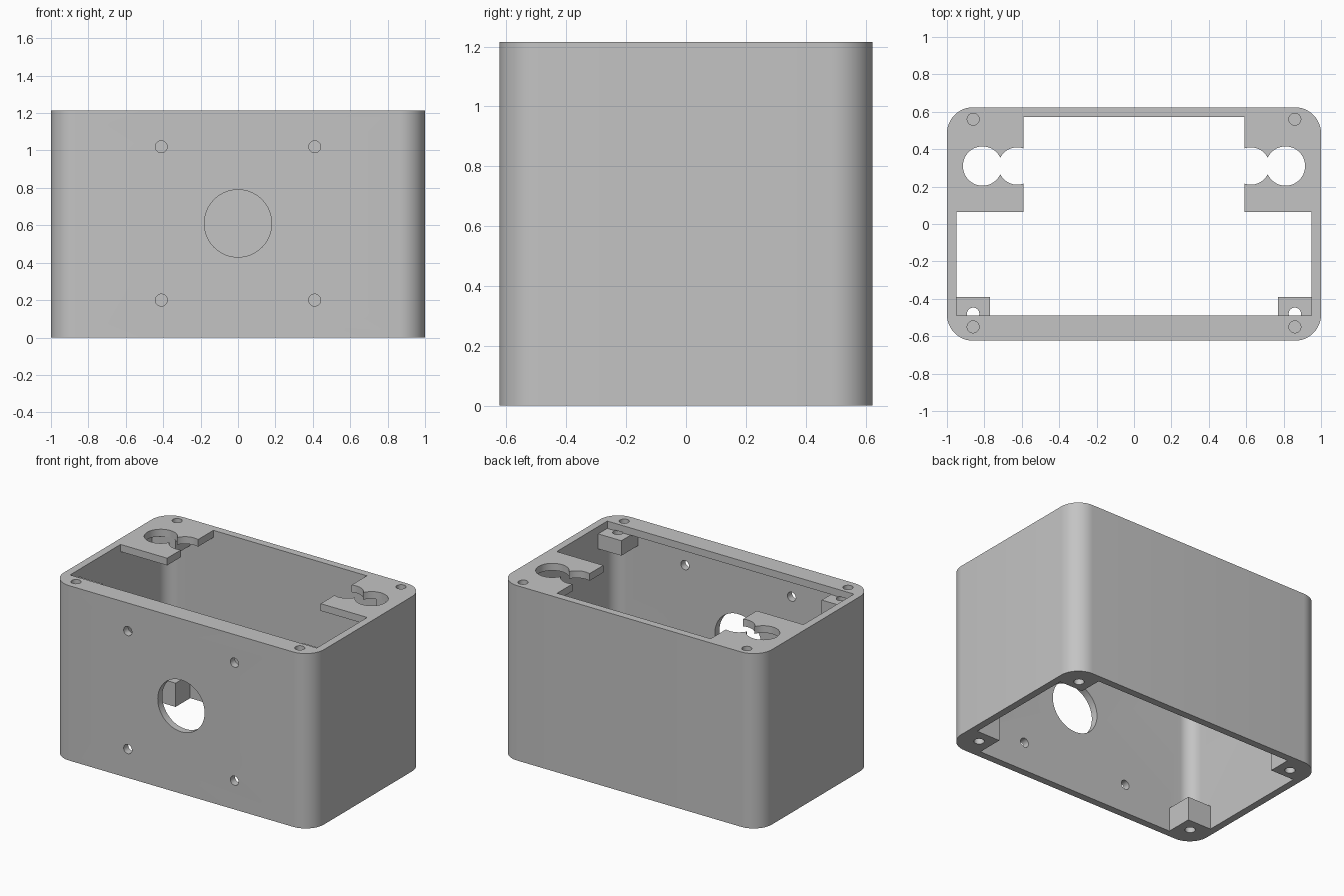
import bpy, bmesh, math

cube = bpy.data.objects.get("Cube")
if cube:
    bpy.data.objects.remove(cube, do_unlink=True)

HALF_X, HALF_Y, HEIGHT = 1.0, 0.624, 1.215
WALL = 0.05
LID_UNDER = HEIGHT - WALL
SCREW_X = 0.86

grey = bpy.data.materials.new("plain_grey")
grey.use_nodes = True
grey.diffuse_color = (0.55, 0.55, 0.55, 1)
grey.node_tree.nodes["Principled BSDF"].inputs["Base Color"].default_value = (0.55, 0.55, 0.55, 1)


def prism(name, outline, z0, z1):
    """Extrude a closed xy outline from z0 to z1."""
    bm = bmesh.new()
    face = bm.faces.new([bm.verts.new((x, y, z0)) for x, y in outline])
    grown = bmesh.ops.extrude_face_region(bm, geom=[face])
    top = [v for v in grown["geom"] if isinstance(v, bmesh.types.BMVert)]
    bmesh.ops.translate(bm, vec=(0, 0, z1 - z0), verts=top)
    bmesh.ops.recalc_face_normals(bm, faces=bm.faces)
    mesh = bpy.data.meshes.new(name)
    bm.to_mesh(mesh)
    bm.free()
    obj = bpy.data.objects.new(name, mesh)
    bpy.context.collection.objects.link(obj)
    mesh.materials.append(grey)
    return obj


def rectangle(x0, x1, y0, y1):
    return [(x0, y0), (x1, y0), (x1, y1), (x0, y1)]


def circle(x, y, r, n=32):
    return [(x + r * math.cos(math.tau * i / n), y + r * math.sin(math.tau * i / n))
            for i in range(n)]


def rounded(hx, hy, r, n=12):
    points = []
    for k, (sx, sy) in enumerate([(1, 1), (-1, 1), (-1, -1), (1, -1)]):
        for i in range(n + 1):
            a = (k + i / n) * math.pi / 2
            points.append((sx * (hx - r) + r * math.cos(a), sy * (hy - r) + r * math.sin(a)))
    return points


def cut(target, cutter):
    """Subtract the cutter, bake the result and drop the cutter."""
    cutter.hide_render = True
    mod = target.modifiers.new("cut", "BOOLEAN")
    mod.operation, mod.solver, mod.object = "DIFFERENCE", "EXACT", cutter
    bpy.context.view_layer.update()
    deps = bpy.context.evaluated_depsgraph_get()
    mesh = bpy.data.meshes.new_from_object(target.evaluated_get(deps))
    target.modifiers.clear()
    target.data = mesh
    bpy.data.objects.remove(cutter, do_unlink=True)


# Outer body
housing = prism("housing", rounded(HALF_X, HALF_Y, 0.14), 0, HEIGHT)

# Inner space, open at the bottom, leaving screw blocks in its corners
cavity = prism("cavity", rounded(HALF_X - WALL, HALF_Y - WALL, 0.09), -0.1, LID_UNDER)
for side in (-1, 1):
    x0, x1 = sorted((side * 0.77, side * 1.2))
    for y0, y1 in ((-0.9, -0.39), (0.415, 0.9)):
        for z0, z1 in ((-0.2, 0.165), (1.06, 1.4)):
            cut(cavity, prism("corner_block", rectangle(x0, x1, y0, y1), z0, z1))
cut(housing, cavity)

# Stepped top opening, leaving a front lip and two rear tabs
right_half = [(0.948, -0.49), (0.948, 0.065), (0.59, 0.065), (0.59, 0.572)]
outline = right_half + [(-x, y) for x, y in reversed(right_half)]
cut(housing, prism("top_opening", outline, LID_UNDER - 0.001, HEIGHT + 0.1))

for side in (-1, 1):
    # Keyhole slots in the rear tabs
    for x, r in ((0.81, 0.105), (0.625, 0.1)):
        cut(housing, prism("keyhole", circle(side * x, 0.31, r, 48), LID_UNDER - 0.02, HEIGHT + 0.1))
    # Blind lid screw holes
    for y in (-0.55, 0.56):
        cut(housing, prism("lid_screw_hole", circle(side * SCREW_X, y, 0.032), HEIGHT - 0.13, HEIGHT + 0.1))
    # Base screw holes through the corner blocks
    for y in (-0.48, 0.49):
        cut(housing, prism("base_screw_hole", circle(side * SCREW_X, y, 0.033), -0.1, LID_UNDER + 0.003))

# Front wall: large central hole and four mounting holes
front_holes = [(0, 0.61, 0.18, 64)]
front_holes += [(x, z, 0.032, 32) for x in (-0.41, 0.41) for z in (0.2, 1.02)]
for x, z, r, n in front_holes:
    hole = prism("front_hole", circle(0, 0, r, n), -0.1, 0.1)
    hole.location = (x, -HALF_Y, z)
    hole.rotation_euler.x = math.pi / 2
    cut(housing, hole)

# Smooth the rounded corners and hole walls
bpy.ops.object.select_all(action="DESELECT")
housing.select_set(True)
bpy.context.view_layer.objects.active = housing
bpy.ops.object.shade_smooth_by_angle(angle=math.radians(30))
